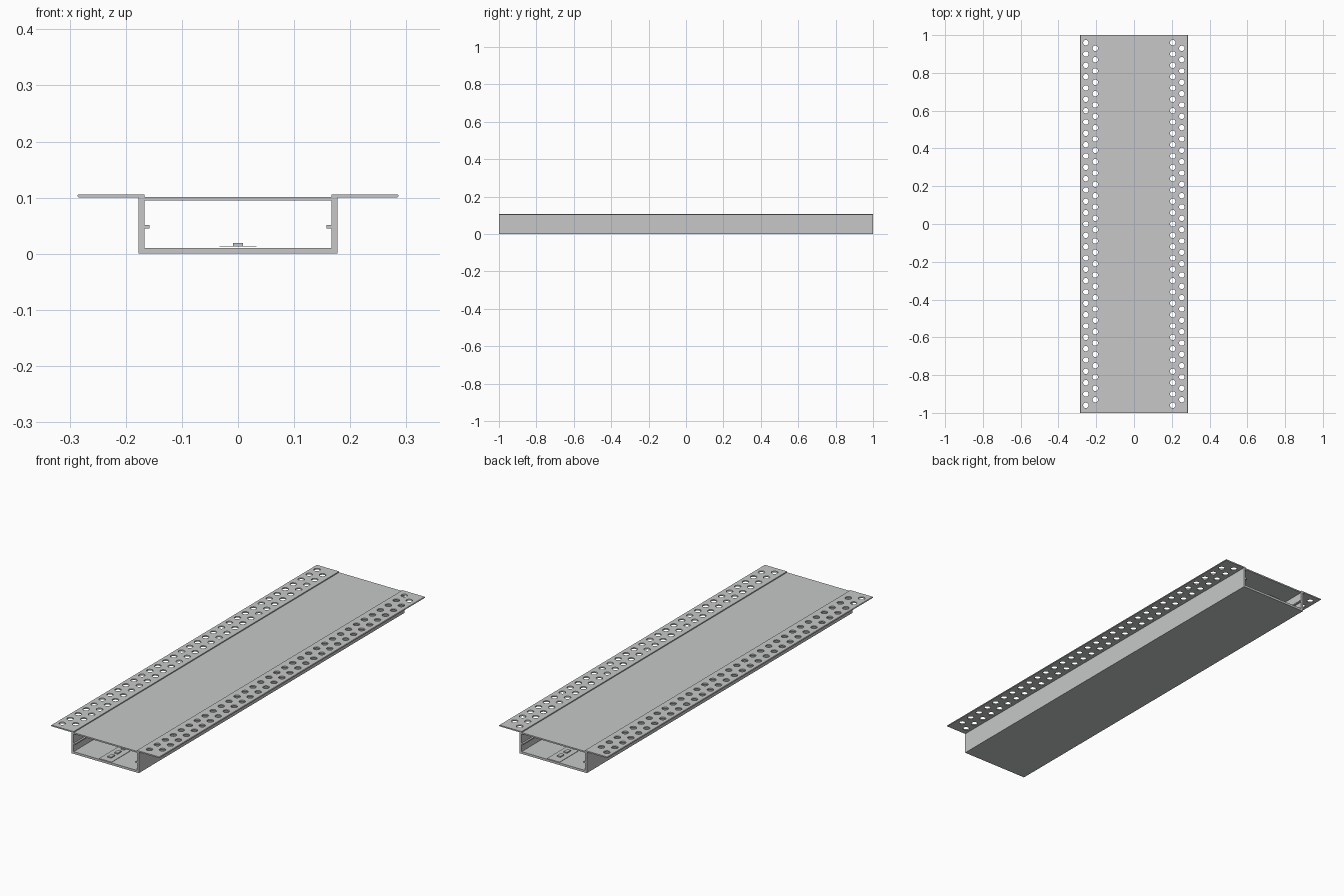
import bpy, bmesh

cube = bpy.data.objects.get("Cube")
if cube:
    bpy.data.objects.remove(cube, do_unlink=True)

COLOUR = (0.57, 0.575, 0.58, 1)
grey = bpy.data.materials.new("light grey aluminium")
grey.use_nodes = True
grey.diffuse_color = COLOUR
grey.node_tree.nodes["Principled BSDF"].inputs["Base Color"].default_value = COLOUR


def finish(name, bm):
    bmesh.ops.recalc_face_normals(bm, faces=bm.faces[:])
    mesh = bpy.data.meshes.new(name)
    bm.to_mesh(mesh)
    bm.free()
    mesh.materials.append(grey)
    obj = bpy.data.objects.new(name, mesh)
    bpy.context.collection.objects.link(obj)
    return obj


def extrude_profile(name, points, y0=-1, y1=1):
    """Extrude a closed x-z outline along y."""
    bm = bmesh.new()
    face = bm.faces.new([bm.verts.new((x, y0, z)) for x, z in points])
    moved = bmesh.ops.extrude_face_region(bm, geom=[face])["geom"]
    verts = [v for v in moved if isinstance(v, bmesh.types.BMVert)]
    bmesh.ops.translate(bm, verts=verts, vec=(0, y1 - y0, 0))
    return finish(name, bm)


def bar(name, x0, x1, z0, z1, y0=-1, y1=1):
    return extrude_profile(name, [(x0, z0), (x1, z0), (x1, z1), (x0, z1)], y0, y1)


# Channel with side flanges, drawn as one mirrored outline
half = [(0.177, 0), (0.177, 0.1), (0.284, 0.1), (0.286, 0.102), (0.286, 0.104),
        (0.284, 0.106), (0.167, 0.106), (0.167, 0.051), (0.158, 0.051),
        (0.158, 0.045), (0.167, 0.045), (0.167, 0.0105)]
channel = extrude_profile("channel", half + [(-x, z) for x, z in reversed(half)])

# Staggered rows of round holes through both flanges
bm = bmesh.new()
for x, count in ((-0.255, 33), (-0.205, 32), (0.205, 33), (0.253, 32)):
    for i in range(count):
        y = (i - (count - 1) / 2) * 0.06
        ring = bmesh.ops.create_cone(bm, cap_ends=True, segments=20, radius1=0.0145,
                                     radius2=0.0145, depth=0.04)["verts"]
        bmesh.ops.translate(bm, verts=ring, vec=(x, y, 0.103))
cutter = finish("hole_cutter", bm)
cutter.hide_render = True
cut = channel.modifiers.new("holes", "BOOLEAN")
cut.operation = "DIFFERENCE"
cut.solver = "EXACT"
cut.object = cutter
bpy.context.view_layer.objects.active = channel
bpy.ops.object.modifier_apply(modifier=cut.name)
bpy.data.objects.remove(cutter, do_unlink=True)

# Diffuser cover between the walls
bar("cover", -0.1665, 0.1665, 0.095, 0.1015)

# Light strip on the channel floor
bar("strip_board", -0.033, 0.033, 0.0125, 0.0142)
chip = bar("strip_chip", -0.009, 0.009, 0.014, 0.0195, -0.969, -0.941)
chips = chip.modifiers.new("repeat", "ARRAY")
chips.count = 39
chips.use_relative_offset = False
chips.use_constant_offset = True
chips.constant_offset_displace = (0, 0.05, 0)
